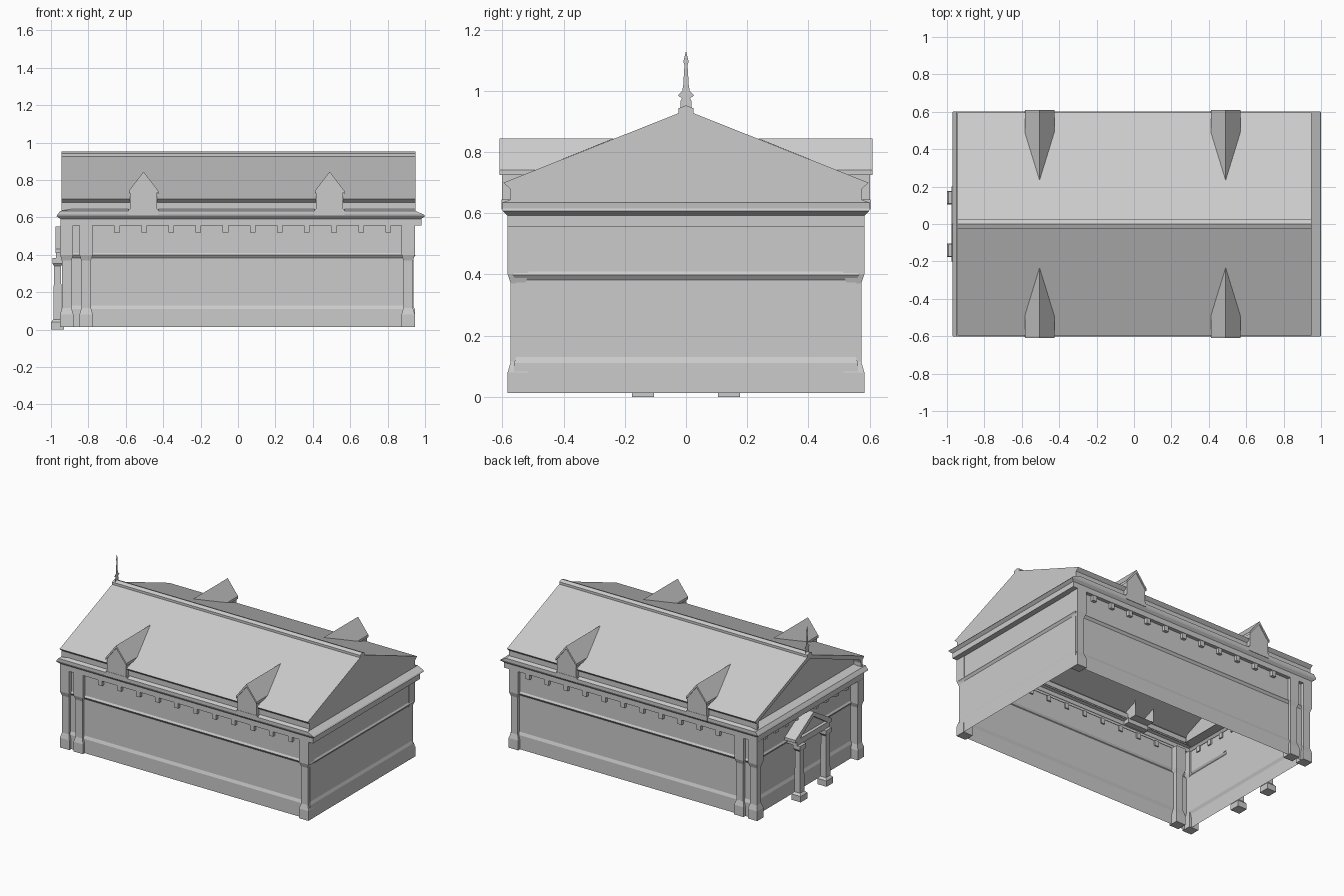
import bpy
from math import pi

cube = bpy.data.objects.get("Cube")
if cube:
    bpy.data.objects.remove(cube, do_unlink=True)

stone = bpy.data.materials.new("pale_grey_stone")
stone.use_nodes = True
GREY = (0.6, 0.6, 0.6, 1)
stone.diffuse_color = GREY
stone.node_tree.nodes["Principled BSDF"].inputs["Base Color"].default_value = GREY


def make(name, verts, faces):
    mesh = bpy.data.meshes.new(name)
    mesh.from_pydata(verts, [], faces)
    mesh.materials.append(stone)
    obj = bpy.data.objects.new(name, mesh)
    bpy.context.collection.objects.link(obj)
    return obj


def loft(name, loops, closed=True, cap_start=False, cap_end=False):
    """Skin a sheet through loops of equal length."""
    n = len(loops[0])
    verts = [v for loop in loops for v in loop]
    faces = []
    for r in range(len(loops) - 1):
        for i in range(n if closed else n - 1):
            j = (i + 1) % n
            faces.append((r * n + i, r * n + j, r * n + n + j, r * n + n + i))
    if cap_start:
        faces.append(tuple(reversed(range(n))))
    if cap_end:
        faces.append(tuple(range(len(verts) - n, len(verts))))
    return make(name, verts, faces)


def rect(x0, x1, y0, y1, z):
    return [(x0, y0, z), (x1, y0, z), (x1, y1, z), (x0, y1, z)]


def stack(name, cx, cy, levels):
    """Closed block through rectangles of (half x, half y, z)."""
    loops = [rect(cx - a, cx + a, cy - b, cy + b, z) for a, b, z in levels]
    return loft(name, loops, True, True, True)


def box(name, x, y, z):
    return loft(name, [rect(*x, *y, h) for h in z], True, True, True)


def prism_x(name, outline, x0, x1):
    """Extrude a (y, z) outline along x."""
    loops = [[(x, y, z) for y, z in outline] for x in (x1, x0)]
    return loft(name, loops, True, True, True)


# Walls: one moulded sheet, open underneath
wall = [(0.008, 0.013), (0.008, 0.11), (0, 0.13), (0, 0.382),
        (0.012, 0.398), (0.004, 0.41), (0.004, 0.556)]
loft("walls", [rect(-0.89 - d, 0.937 + d, -0.555 - d, 0.555 + d, z) for d, z in wall])

# Frieze and cornice running round the wall head
cornice = [(-0.89, 0.94, 0.555, 0.556), (-0.95, 0.98, 0.583, 0.556),
           (-0.95, 0.98, 0.583, 0.592), (-0.97, 1.0, 0.598, 0.607),
           (-0.966, 0.994, 0.602, 0.615), (-0.95, 0.95, 0.602, 0.635),
           (-0.89, 0.95, 0.572, 0.645)]
loft("cornice", [rect(a, b, -y, y, z) for a, b, y, z in cornice])

# Pilasters: flared foot and head
pilaster = [(0.036, 0.034, 0.013), (0.036, 0.034, 0.08), (0.026, 0.024, 0.115),
            (0.026, 0.024, 0.37), (0.035, 0.034, 0.4), (0.035, 0.034, 0.557)]
for side, label in ((-1, "front"), (1, "back")):
    for x in (-0.916, -0.812, 0.91):
        stack(label + "_pilaster", x, side * 0.549, pilaster)

# Dentils under the frieze on both long sides and the entrance end
for i in range(11):
    x = -0.647 + 0.145 * i
    for side in (-1, 1):
        ys = sorted((side * 0.55, side * 0.58))
        box("dentil", (x - 0.015, x + 0.015), ys, (0.52, 0.557))
for i in range(9):
    y = (i - 4) * 0.11
    box("entrance_dentil", (-0.925, -0.885), (y - 0.015, y + 0.015), (0.52, 0.557))

# Roof: eaves, slopes and ridge cap, with a recessed gable at the entrance end
half = [(0.575, 0.635), (0.575, 0.68), (0.597, 0.7), (0.025, 0.927),
        (0.025, 0.943), (0, 0.953)]
inner = [(0.56, 0.64), (0.56, 0.665), (0.55, 0.69), (0.025, 0.9),
         (0.012, 0.904), (0, 0.908)]


def gable(points, x):
    full = points + [(-y, z) for y, z in points[-2::-1]]
    return [(x, y, z) for y, z in full]


loft("main_roof", [gable(half, 0.95), gable(half, -0.944), gable(inner, -0.944),
                   gable(inner, -0.89)], False, True, True)

# Dormers: plinth, gabled body, and a roof dying into the main slope
for side, label in ((-1, "front"), (1, "back")):
    for cx in (-0.505, 0.49):
        ys = sorted((side * 0.56, side * 0.604))
        box(label + "_dormer_plinth", (cx - 0.08, cx + 0.08), ys, (0.612, 0.645))
        body = [(-0.072, 0.64), (0.072, 0.64), (0.072, 0.74), (0, 0.835), (-0.072, 0.74)]
        loft(label + "_dormer_body",
             [[(cx + x, side * y, z) for x, z in body] for y in (0.602, 0.5)],
             True, True, False)
        cap = [(-0.079, 0.725, 0.535), (-0.079, 0.742, 0.49), (0, 0.845, 0.234),
               (0.079, 0.742, 0.49), (0.079, 0.725, 0.535), (0, 0.826, 0.28)]
        loft(label + "_dormer_roof",
             [[(cx + x, side * 0.609, z) for x, z, y in cap],
              [(cx + x, side * y, z) for x, z, y in cap]], True, True, True)

# Porch: two columns, beam, recessed pediment and raking bars
column = [(0.035, 0.036, 0), (0.035, 0.036, 0.04), (0.022, 0.024, 0.055),
          (0.019, 0.021, 0.34), (0.028, 0.032, 0.355), (0.028, 0.032, 0.382)]
for side in (-1, 1):
    stack("porch_column", -0.965, side * 0.141, column)
    rake = [(side * 0.2, 0.41), (side * 0.2, 0.43), (0, 0.552), (0, 0.52), (side * 0.17, 0.41)]
    prism_x("porch_rake", rake, -0.976, -0.89)
box("porch_beam", (-0.972, -0.89), (-0.175, 0.175), (0.38, 0.42))
prism_x("porch_pediment", [(-0.17, 0.415), (0.17, 0.415), (0, 0.525)], -0.95, -0.89)

# Flat finial standing on the ridge at the entrance end
finial = [(0.018, 0.94), (0.018, 0.968), (0.013, 0.975), (0.027, 0.986), (0.012, 1.0),
          (0.009, 1.02), (0.005, 1.085), (0.009, 1.095), (0, 1.13)]
make("finial", gable(finial, -0.925), [tuple(range(2 * len(finial) - 1))])
